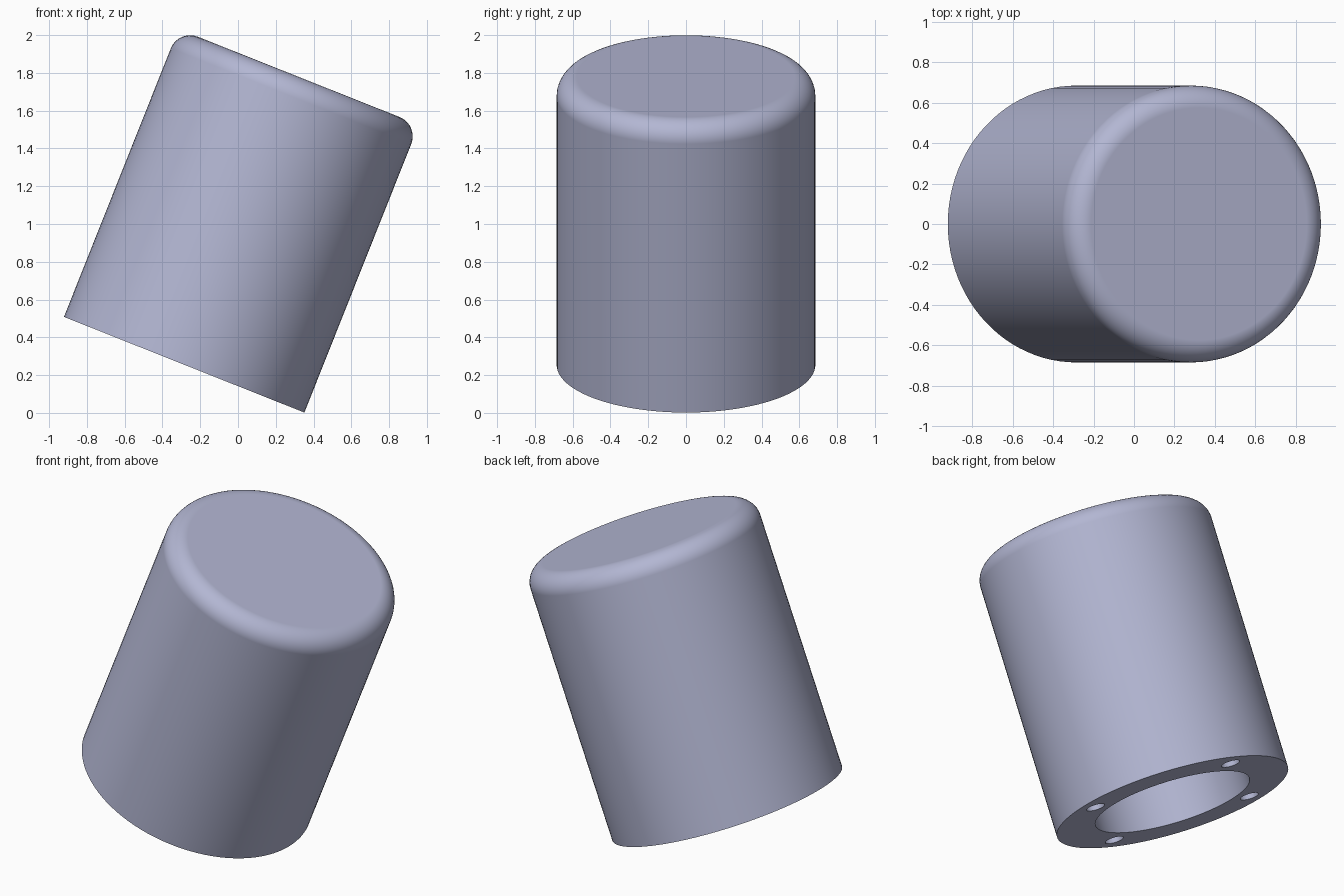
import bpy
import bmesh
from math import sin, cos, pi, radians
from mathutils import Matrix

if "Cube" in bpy.data.objects:
    bpy.data.objects.remove(bpy.data.objects["Cube"], do_unlink=True)

TILT = radians(21.7)
RADIUS, LENGTH, FILLET = 0.685, 1.64, 0.11
BORE, BORE_DEPTH = 0.457, 1.41
HOLE, HOLE_RING, HOLE_DEPTH = 0.054, 0.57, 0.35
SIDES = 96
PLACE = Matrix.Translation((-0.285, 0, 0.255)) @ Matrix.Rotation(TILT, 4, "Y")

grey = bpy.data.materials.new("lavender grey")
grey.use_nodes = True
colour = (0.45, 0.47, 0.65, 1)
grey.diffuse_color = colour
grey.node_tree.nodes["Principled BSDF"].inputs["Base Color"].default_value = colour


def lathe(name, profile):
    """Revolve (radius, height) points around z; end points are capped."""
    bm = bmesh.new()
    rings = []
    for r, z in profile:
        rings.append([bm.verts.new((r * cos(2 * pi * i / SIDES),
                                    r * sin(2 * pi * i / SIDES), z))
                      for i in range(SIDES)])
    for low, high in zip(rings, rings[1:]):
        for i in range(SIDES):
            j = (i + 1) % SIDES
            bm.faces.new((low[i], low[j], high[j], high[i]))
    bm.faces.new(rings[0])
    bm.faces.new(rings[-1])
    bmesh.ops.recalc_face_normals(bm, faces=bm.faces)
    mesh = bpy.data.meshes.new(name)
    bm.to_mesh(mesh)
    bm.free()
    obj = bpy.data.objects.new(name, mesh)
    bpy.context.collection.objects.link(obj)
    mesh.materials.append(grey)
    return obj


# Cup: blind bore, flat rim, straight wall, rounded closed end
fillet = [(RADIUS - FILLET + FILLET * cos(a), LENGTH - FILLET + FILLET * sin(a))
          for a in (pi / 2 * i / 10 for i in range(11))]
cup = lathe("cup_body", [(BORE, BORE_DEPTH), (BORE, 0), (RADIUS, 0)] + fillet)

# Four screw holes in the rim
bm = bmesh.new()
for k in range(4):
    a = radians(90 * k - 5)
    bmesh.ops.create_cone(
        bm, cap_ends=True, segments=32, radius1=HOLE, radius2=HOLE,
        depth=2 * HOLE_DEPTH,
        matrix=Matrix.Translation((HOLE_RING * cos(a), HOLE_RING * sin(a), 0)))
hole_mesh = bpy.data.meshes.new("screw_hole_cutter")
bm.to_mesh(hole_mesh)
bm.free()
hole_mesh.materials.append(grey)
cutter = bpy.data.objects.new("screw_hole_cutter", hole_mesh)
bpy.context.collection.objects.link(cutter)
cutter.hide_render = True

bpy.context.view_layer.objects.active = cup
cup.select_set(True)
cut = cup.modifiers.new("screw_holes", "BOOLEAN")
cut.operation = "DIFFERENCE"
cut.solver = "EXACT"
cut.object = cutter
bpy.ops.object.modifier_apply(modifier=cut.name)
bpy.data.objects.remove(cutter, do_unlink=True)

# Smooth walls with crisp rims and flat ends
bpy.ops.object.shade_smooth_by_angle(angle=radians(30))
normals = cup.modifiers.new("flat_ends", "WEIGHTED_NORMAL")
normals.keep_sharp = True
cup.matrix_world = PLACE
